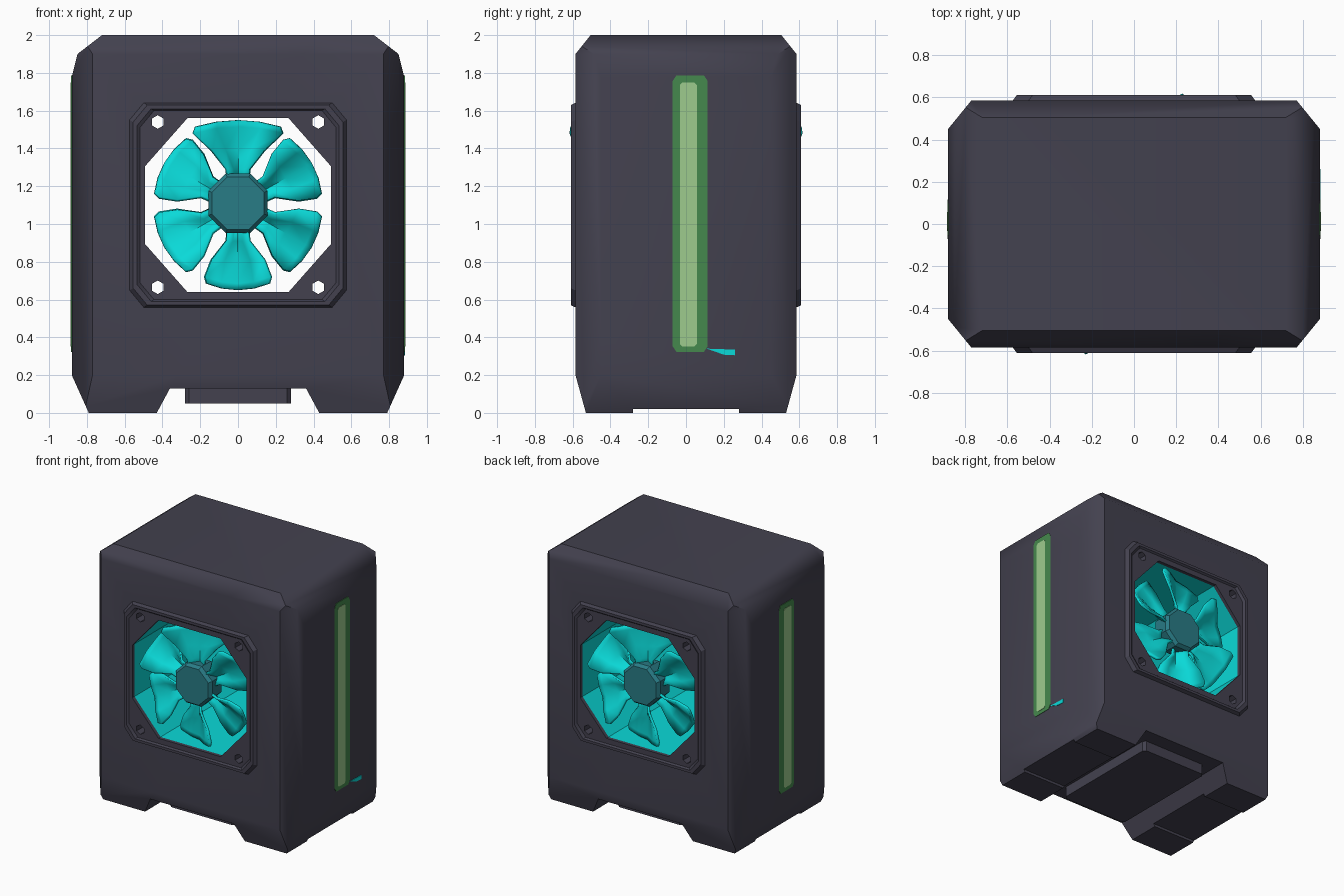
import bpy, bmesh, math
from mathutils import Matrix, Vector

if "Cube" in bpy.data.objects:
    bpy.data.objects.remove(bpy.data.objects["Cube"])


def material(name, r, g, b):
    m = bpy.data.materials.new(name)
    m.diffuse_color = (r, g, b, 1)
    m.use_nodes = True
    m.node_tree.nodes["Principled BSDF"].inputs["Base Color"].default_value = m.diffuse_color
    return m


DARK = material("charcoal casing", .056, .053, .078)
CYAN = material("bright cyan", .003, .70, .69)
TEAL = material("dark teal", .022, .20, .24)
GREEN = material("green", .06, .25, .075)
LIGHT = material("pale green", .34, .60, .27)
CZ = 1.10  # height of the fan centre


def loft(name, rings, mat, closed=False):
    """Skin equal-length rings; cap the ends or join last to first."""
    bm = bmesh.new()
    vs = [[bm.verts.new(p) for p in r] for r in rings]
    n = len(vs[0])
    for a, b in (list(zip(vs, vs[1:])) + ([(vs[-1], vs[0])] if closed else [])):
        for i in range(n):
            j = (i + 1) % n
            bm.faces.new((a[i], a[j], b[j], b[i]))
    if not closed:
        bm.faces.new(vs[0])
        bm.faces.new(vs[-1])
    bmesh.ops.recalc_face_normals(bm, faces=bm.faces)
    me = bpy.data.meshes.new(name)
    bm.to_mesh(me)
    bm.free()
    me.materials.append(mat)
    ob = bpy.data.objects.new(name, me)
    bpy.context.collection.objects.link(ob)
    return ob


def ring(pts, axis, d):
    return [{'x': (d, u, v), 'y': (u, d, v), 'z': (u, v, d)}[axis] for u, v in pts]


def prism(name, pts, axis, a, b, mat):
    return loft(name, [ring(pts, axis, a), ring(pts, axis, b)], mat)


def oct_box(hu, hv, cu, cv, u0=0., v0=0.):
    """Rectangle with cut corners."""
    q = [(hu, hv - cv), (hu - cu, hv)]
    pts = q + [(-u, v) for u, v in q[::-1]]
    pts += [(-u, -v) for u, v in pts]
    return [(u + u0, v + v0) for u, v in pts]


def circle(r, n, u0, v0):
    return [(u0 + r * math.cos(math.tau * (i + .5) / n),
             v0 + r * math.sin(math.tau * (i + .5) / n)) for i in range(n)]


def boolean(ob, cutter, op, keep=False):
    m = ob.modifiers.new("cut", 'BOOLEAN')
    m.object, m.operation, m.solver = cutter, op, 'EXACT'
    bpy.context.view_layer.objects.active = ob
    bpy.ops.object.modifier_apply(modifier=m.name)
    if not keep:
        bpy.data.objects.remove(cutter)


def smooth(ob, angle, weighted=True):
    bpy.ops.object.select_all(action='DESELECT')
    ob.select_set(True)
    bpy.context.view_layer.objects.active = ob
    bpy.ops.object.shade_smooth_by_angle(angle=math.radians(angle))
    if weighted:
        ob.modifiers.new("weighted", 'WEIGHTED_NORMAL').keep_sharp = True


def hole(s):
    return oct_box(.493 * s, .46 * s, .225 * s, .255 * s, 0, CZ)


# Casing: front, side and top outlines intersected
half = [(.36, .13), (.43, 0), (.79, 0), (.88, .2), (.88, 1.78), (.85, 1.9), (.72, 2)]
front = half + [(-u, v) for u, v in half[::-1]]
side_half = [(.53, 0), (.585, .2), (.585, 1.9), (.505, 2)]
side = side_half + [(-u, v) for u, v in side_half[::-1]]
casing = prism("casing", front, 'y', -.8, .8, DARK)
boolean(casing, prism("side_cutter", side, 'x', -1, 1, DARK), 'INTERSECT')
boolean(casing, prism("top_cutter", oct_box(.88, .585, .11, .135), 'z', -1, 3, DARK), 'INTERSECT')
# tunnel and shallow recess under the feet
boolean(casing, prism("tunnel_cutter", hole(1.02), 'y', -1, 1, DARK), 'DIFFERENCE')
boolean(casing, prism("foot_cutter", oct_box(1, .28, .01, .01), 'z', -.1, .02, DARK), 'DIFFERENCE')

# Raised bezels around both fan openings
bezels = []
for s, label in ((-1, "front"), (1, "back")):
    steps = [(.585, .548, .57), (.555, .53, .61), (.535, .51, .61), (.52, .5, .597)]
    rings = [ring(oct_box(x, z, .075, .09, 0, CZ), 'y', s * y) for x, z, y in steps]
    rings += [ring(hole(1), 'y', s * .597), ring(hole(1), 'y', s * .57)]
    bezels.append(loft(label + "_bezel", rings, DARK, True))

# Screw holes running right through
for x in (-.425, .425):
    for z in (CZ - .435, CZ + .44):
        c = prism("screw_cutter", circle(.036, 6, x, z), 'y', -1, 1, DARK)
        for b in bezels:
            boolean(b, c, 'DIFFERENCE', True)
        boolean(casing, c, 'DIFFERENCE')
for b in bezels:
    smooth(b, 30)
smooth(casing, 50)

# Cyan tunnel lining
loft("tunnel_lining", [ring(hole(k), 'y', y) for k, y in
                       ((1.03, -.57), (1, -.57), (1, .57), (1.03, .57))], CYAN, True)


# Fans: twisted petal blades around an eight-sided hub
def blade(name, angle, s, wide):
    rows = [(.10, .05), (.19, .06), (.29, .14), (.38, .175 * wide), (.415, .165 * wide)]
    bm = bmesh.new()
    grid = []
    for i, (r, w) in enumerate(rows):
        row = []
        for t in (-1, -.5, 0, .5, 1):
            reach = r + (.035 * (1 - t * t) if i > 2 else 0)
            y = -.49 + .38 * w * t + .03 * math.cos(t * math.pi)
            row.append(bm.verts.new((w * t, y, reach)))
        grid.append(row)
    for a, b in zip(grid, grid[1:]):
        for i in range(4):
            bm.faces.new((a[i], a[i + 1], b[i + 1], b[i]))
    bmesh.ops.transform(bm, verts=bm.verts, matrix=Matrix.Rotation(angle, 4, 'Y'))
    if s > 0:
        bmesh.ops.transform(bm, verts=bm.verts, matrix=Matrix.Rotation(math.pi, 4, 'Z'))
    bmesh.ops.translate(bm, verts=bm.verts, vec=Vector((0, 0, CZ)))
    bmesh.ops.recalc_face_normals(bm, faces=bm.faces)
    me = bpy.data.meshes.new(name)
    bm.to_mesh(me)
    bm.free()
    me.materials.append(CYAN)
    ob = bpy.data.objects.new(name, me)
    bpy.context.collection.objects.link(ob)
    m = ob.modifiers.new("thickness", 'SOLIDIFY')
    m.thickness, m.offset = .018, 0
    smooth(ob, 40, False)


for s, label in ((-1, "front"), (1, "back")):
    hub_rings = [ring(circle(r, 8, 0, CZ + .01), 'y', s * y)
                 for r, y in ((.165, .42), (.17, .54), (.15, .565))]
    smooth(loft(label + "_fan_hub", hub_rings, TEAL), 30)
    for k in range(6):
        blade(f"{label}_fan_blade_{k + 1}", k * math.tau / 6, s, 1.35 if k == 0 else 1)

# Light strips on both sides
for s, label in ((1, "right"), (-1, "left")):
    prism(label + "_strip_surround", oct_box(.093, .732, .02, .03, .022, 1.055),
          'x', s * .877, s * .883, GREEN)
    prism(label + "_light_strip", oct_box(.045, .698, .012, .012, .012, 1.05),
          'x', s * .878, s * .886, LIGHT)
# Small cyan mark beside the right strip
prism("cyan_mark", [(.11, .34), (.26, .335), (.26, .305), (.2, .308)], 'x', .877, .884, CYAN)

# Block between the feet
smooth(prism("base_block", oct_box(.28, .45, .02, .02), 'z', .05, .16, DARK), 30)
